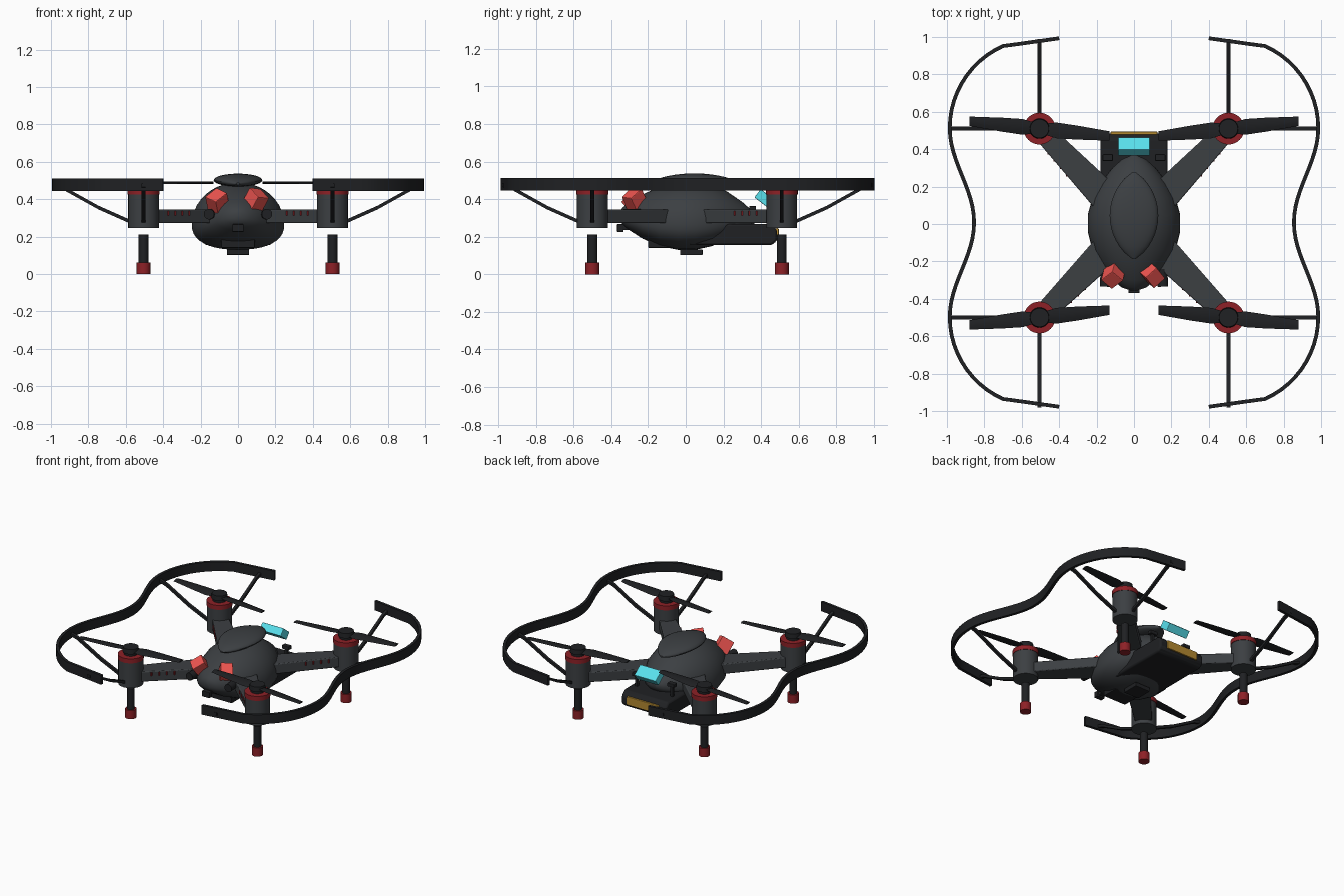
import bpy, bmesh
from math import sin, cos, pi, radians
from mathutils import Vector, Euler, Matrix

if "Cube" in bpy.data.objects:
    bpy.data.objects.remove(bpy.data.objects["Cube"])


def material(name, r, g, b):
    m = bpy.data.materials.new(name)
    m.diffuse_color = (r, g, b, 1)
    m.use_nodes = True
    m.node_tree.nodes["Principled BSDF"].inputs["Base Color"].default_value = m.diffuse_color
    return m


SHELL = material("shell_grey", 0.045, 0.05, 0.055)
BLACK = material("black", 0.014, 0.015, 0.017)
RED = material("dark_red", 0.27, 0.015, 0.02)
LAMP_RED = material("lamp_red", 0.85, 0.09, 0.08)
CYAN = material("cyan", 0.10, 0.75, 0.85)
AMBER = material("amber", 0.45, 0.25, 0.03)


def finish(name, bm, mat, smooth=True, bevel=0):
    bmesh.ops.recalc_face_normals(bm, faces=bm.faces)
    me = bpy.data.meshes.new(name)
    bm.to_mesh(me)
    bm.free()
    me.materials.append(mat)
    ob = bpy.data.objects.new(name, me)
    bpy.context.collection.objects.link(ob)
    if bevel:
        b = ob.modifiers.new("bevel", 'BEVEL')
        b.width, b.segments = bevel, 2
    if smooth:
        bpy.context.view_layer.objects.active = ob
        ob.select_set(True)
        bpy.ops.object.shade_smooth_by_angle(angle=radians(35))
        ob.select_set(False)
    return ob


def loft(name, rings, mat, bevel=0):
    """Skin closed rings of points, capping both ends."""
    bm = bmesh.new()
    vs = [[bm.verts.new(p) for p in r] for r in rings]
    n = len(vs[0])
    for a, b in zip(vs, vs[1:]):
        for i in range(n):
            bm.faces.new((a[i], a[(i + 1) % n], b[(i + 1) % n], b[i]))
    bm.faces.new(vs[0])
    bm.faces.new(vs[-1])
    return finish(name, bm, mat, True, bevel)


def box(name, loc, size, mat, rot=(0, 0, 0), bevel=0.004):
    bm = bmesh.new()
    m = Matrix.Translation(loc) @ Euler([radians(a) for a in rot]).to_matrix().to_4x4() \
        @ Matrix.Diagonal((*size, 1))
    bmesh.ops.create_cube(bm, size=1, matrix=m)
    return finish(name, bm, mat, False, bevel)


def cyl(name, a, b, r, mat, seg=32, r2=None):
    a, b = Vector(a), Vector(b)
    d = b - a
    bm = bmesh.new()
    m = Matrix.Translation((a + b) / 2) @ d.to_track_quat('Z', 'Y').to_matrix().to_4x4()
    bmesh.ops.create_cone(bm, cap_ends=True, segments=seg, radius1=r,
                          radius2=r if r2 is None else r2, depth=d.length, matrix=m)
    return finish(name, bm, mat)


# Body: egg-shaped fuselage, sections of (y, half width, bottom, mid, top)
sections = [(-0.355, 0.02, 0.29, 0.31, 0.33), (-0.34, 0.065, 0.265, 0.305, 0.355),
            (-0.30, 0.115, 0.235, 0.295, 0.385), (-0.23, 0.17, 0.19, 0.28, 0.425),
            (-0.14, 0.222, 0.15, 0.27, 0.465), (-0.04, 0.247, 0.13, 0.265, 0.488),
            (0.05, 0.247, 0.13, 0.265, 0.49), (0.14, 0.222, 0.15, 0.27, 0.475),
            (0.22, 0.178, 0.185, 0.28, 0.44), (0.30, 0.115, 0.235, 0.295, 0.385),
            (0.345, 0.065, 0.265, 0.305, 0.345), (0.365, 0.02, 0.295, 0.31, 0.325)]
rings = []
for y, w, zb, zm, zt in sections:
    ring = []
    for i in range(40):
        c, s = cos(i * pi / 20), sin(i * pi / 20)
        e = 0.85 if s < 0 else 1.0
        ring.append((w * (abs(c) ** e) * (1 if c > 0 else -1), y,
                     zm + (s * (zt - zm) if s > 0 else -(abs(s) ** e) * (zm - zb))))
    rings.append(ring)
loft("body_shell", rings, SHELL)

# Top canopy: leaf-shaped dome
rings = []
for k in range(15):
    t = -0.985 + 1.97 * k / 14
    w = 0.13 * (1 - t * t) ** 0.75
    h = 0.035 * (1 - t * t) ** 0.5
    y = 0.045 + 0.235 * t
    rings.append([(w * cos(i * pi / 12), y, 0.502 - 0.02 * t * t + h * sin(i * pi / 12))
                  for i in range(24)])
loft("canopy", rings, SHELL)

# Battery pack under the tail, with amber rear plate
profile = [(0.02, 0.155), (0.455, 0.155), (0.485, 0.178), (0.485, 0.235),
           (0.455, 0.268), (0.02, 0.268)]
loft("battery_pack", [[(x, y, z) for y, z in profile] for x in (-0.18, 0.18)], BLACK, 0.012)
box("battery_plate", (0, 0.486, 0.215), (0.25, 0.016, 0.06), AMBER)

# Belly plate, bottom sensor and nose camera
box("belly_plate", (0, -0.09, 0.163), (0.18, 0.22, 0.045), BLACK)
box("bottom_sensor", (0, 0.03, 0.117), (0.12, 0.12, 0.03), BLACK)
box("nose_camera", (0, -0.352, 0.246), (0.06, 0.034, 0.042), BLACK)
box("nose_mount", (0, -0.305, 0.25), (0.04, 0.08, 0.03), BLACK)

# Signal lamps
box("tail_lamp", (0, 0.415, 0.405), (0.17, 0.085, 0.055), CYAN, (-38, 0, 0))
box("front_lamp_left", (-0.11, -0.272, 0.387), (0.08, 0.09, 0.095), LAMP_RED, (35, 20, -40))
box("front_lamp_right", (0.095, -0.272, 0.397), (0.08, 0.09, 0.09), LAMP_RED, (35, 5, 42))

# Guard ribbon, one per side, open at front and back
CX, CY, R = 0.505, 0.505, 0.48
half = [(0.40, 0.985), (0.65, 0.95)]
for i in range(1, 13):
    a = radians(72 - 72 * i / 12)
    half.append((CX + R * cos(a), CY + R * sin(a)))
for i in range(1, 13):
    y = CY * (1 - i / 12)
    half.append((0.92 - 0.065 * cos(pi * y / CY), y))
path = half + [(x, -y) for x, y in half[-2::-1]]

for sx, side in ((-1, "left"), (1, "right")):
    rings = []
    for i, p in enumerate(path):
        a, b = Vector(path[max(i - 1, 0)]), Vector(path[min(i + 1, len(path) - 1)])
        t = (b - a).normalized()
        n = Vector((-t.y, t.x)) * 0.01
        rings.append([(sx * (p[0] + k * n.x), p[1] + 0.008 + k * n.y, z)
                      for k, z in ((1, 0.445), (1, 0.512), (-1, 0.512), (-1, 0.445))])
    loft("guard_" + side, rings, BLACK)
    # Eye lens at the front and antenna stub at the back
    cyl("eye_lens_" + side, (sx * 0.15, -0.24, 0.32), (sx * 0.155, -0.335, 0.32), 0.028, BLACK, 20)
    box("rear_post_" + side, (sx * 0.14, 0.355, 0.305), (0.022, 0.02, 0.09), BLACK)
    box("rear_post_cap_" + side, (sx * 0.14, 0.355, 0.35), (0.055, 0.036, 0.026), BLACK)

    for sy, end in ((-1, "front"), (1, "back")):
        tag = end + "_" + side
        mx, my = sx * CX, sy * CY + 0.005

        def at(x, y, z):
            return (mx + sx * x, my + sy * y, z)

        # Tapered arm
        p0, p1 = Vector((sx * 0.15, sy * 0.14)), Vector((mx, my))
        d = (p1 - p0).normalized()
        n = Vector((-d.y, d.x))
        rings = []
        for p, w in ((p0, 0.082), (p1, 0.052)):
            rings.append([(p.x + n.x * k * w, p.y + n.y * k * w, z)
                          for k, z in ((-1, 0.272), (1, 0.272), (1, 0.345), (-1, 0.345))])
        loft("arm_" + tag, rings, SHELL, 0.006)

        # Red ticks along the front-facing side of the arm
        s = 1 if n.y < 0 else -1
        for i in range(4):
            f = 0.45 + 0.1 * i
            q = p0.lerp(p1, f) + n * s * (0.082 - 0.03 * f)
            box("arm_tick_" + tag, (q.x, q.y, 0.325), (0.008, 0.008, 0.024), RED, bevel=0)

        # Motor pod, red collar, hub
        cyl("motor_" + tag, at(0, 0, 0.245), at(0, 0, 0.44), 0.082, SHELL)
        cyl("motor_collar_" + tag, at(0, 0, 0.425), at(0, 0, 0.457), 0.085, RED)
        cyl("motor_cap_" + tag, at(0, 0, 0.455), at(0, 0, 0.48), 0.045, BLACK)
        cyl("prop_hub_" + tag, at(0, 0, 0.475), at(0, 0, 0.508), 0.054, BLACK, 32, 0.05)

        # Two-bladed propeller with light twist
        for k, part in ((1, "outer"), (-1, "inner")):
            rings = []
            for r, c, tw in ((0.03, 0.06, 9), (0.09, 0.084, 8), (0.20, 0.075, 6), (0.375, 0.05, 3)):
                ring = []
                for u, v in ((-0.5, 0), (-0.2, 0.006), (0.2, 0.006), (0.5, 0),
                             (0.2, -0.004), (-0.2, -0.004)):
                    ring.append(at(k * r, k * (r * 0.105 + u * c), 
                                   0.487 + v + u * c * sin(radians(tw))))
                rings.append(ring)
            loft("blade_%s_%s" % (part, tag), rings, BLACK)

        # Leg and foot
        cyl("leg_" + tag, at(0, 0, 0.05), at(0, 0, 0.212), 0.026, BLACK, 16)
        cyl("foot_" + tag, at(0, 0, 0), at(0, 0, 0.062), 0.037, RED, 16)

        # Slanted struts from pod to guard
        for axis, (ux, uy) in (("side", (1, 0)), ("end", (0, 1))):
            rings = []
            for r, z in ((0.06, 0.275), (0.24, 0.355), (0.42, 0.455), (0.48, 0.475)):
                rings.append([at(ux * r + uy * w, uy * r + ux * w, z + h) for w, h in
                              ((-0.01, -0.01), (0.01, -0.01), (0.01, 0.01), (-0.01, 0.01))])
            loft("strut_%s_%s" % (axis, tag), rings, BLACK)
